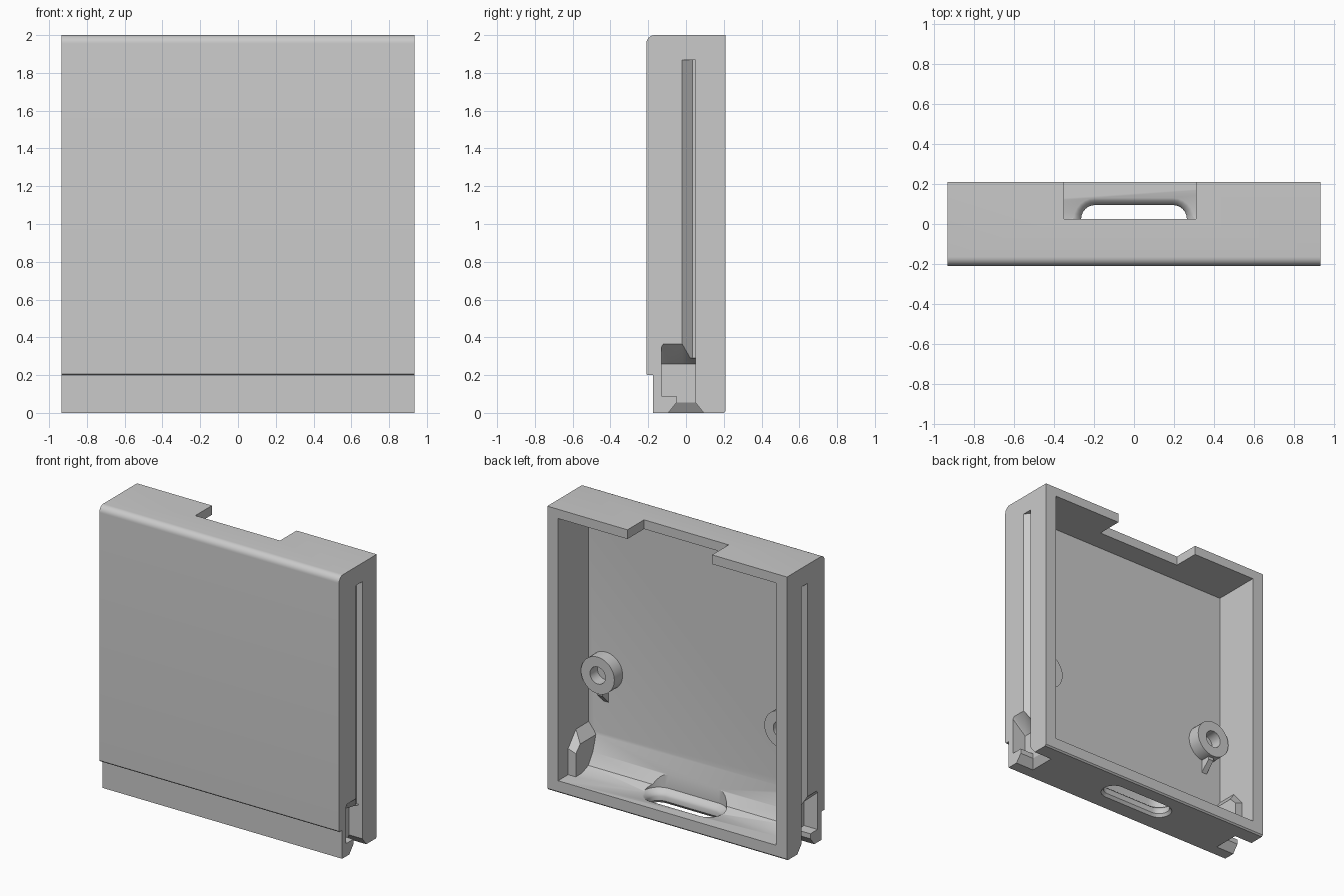
import bpy, bmesh, math

old = bpy.data.objects.get("Cube")
if old:
    bpy.data.objects.remove(old, do_unlink=True)

grey = bpy.data.materials.new("plain grey")
grey.use_nodes = True
COLOR = (0.59, 0.59, 0.59, 1)
grey.diffuse_color = COLOR
grey.node_tree.nodes["Principled BSDF"].inputs["Base Color"].default_value = COLOR


def loft(name, rings):
    """Closed solid through matching rings of points."""
    bm = bmesh.new()
    loops = [[bm.verts.new(p) for p in ring] for ring in rings]
    n = len(loops[0])
    for a, b in zip(loops, loops[1:]):
        for i in range(n):
            j = (i + 1) % n
            bm.faces.new((a[i], a[j], b[j], b[i]))
    bm.faces.new(loops[0])
    bm.faces.new(loops[-1])
    bmesh.ops.recalc_face_normals(bm, faces=bm.faces)
    mesh = bpy.data.meshes.new(name)
    bm.to_mesh(mesh)
    bm.free()
    mesh.materials.append(grey)
    ob = bpy.data.objects.new(name, mesh)
    bpy.context.collection.objects.link(ob)
    return ob


def along_x(name, pts, x0, x1):
    return loft(name, [[(x, y, z) for y, z in pts] for x in (x0, x1)])


def along_y(name, pts, y0, y1):
    return loft(name, [[(x, y, z) for x, z in pts] for y in (y0, y1)])


def along_z(name, pts, z0, z1):
    return loft(name, [[(x, y, z) for x, y in pts] for z in (z0, z1)])


def rect(a0, a1, b0, b1):
    return [(a0, b0), (a1, b0), (a1, b1), (a0, b1)]


def circle(cx, cz, r, n=40):
    return [(cx + r * math.cos(2 * math.pi * i / n), cz + r * math.sin(2 * math.pi * i / n))
            for i in range(n)]


def combine(target, tool, operation="DIFFERENCE"):
    bpy.context.view_layer.objects.active = target
    mod = target.modifiers.new("combine", "BOOLEAN")
    mod.operation, mod.object, mod.solver = operation, tool, "EXACT"
    bpy.ops.object.modifier_apply(modifier=mod.name)
    bpy.data.objects.remove(tool, do_unlink=True)


def smooth(ob):
    bpy.ops.object.select_all(action="DESELECT")
    ob.select_set(True)
    bpy.context.view_layer.objects.active = ob
    bpy.ops.object.shade_smooth_by_angle(angle=math.radians(30))


# Outer case with rounded top edge and stepped lower front
W, R = 0.935, 0.045
round_top = [(-0.21 + R - R * math.cos(t), 2 - R + R * math.sin(t))
             for t in [math.pi / 2 * i / 8 for i in range(9)]]
case = along_x("case", [(0.21, 0.01), (0.2, 0), (-0.175, 0), (-0.175, 0.2),
                        (-0.205, 0.2), (-0.21, 0.207)] + round_top + [(0.21, 2)], -W, W)

# Open back cavity with a floor that sweeps up to the front wall
combine(case, along_x("cavity", [(0.3, 0.085), (0.03, 0.088), (-0.04, 0.115), (-0.09, 0.19),
                                 (-0.13, 0.32), (-0.13, 1.935), (0.3, 1.935)], -0.85, 0.85))

# Notch in the top wall
combine(case, along_z("notch", rect(-0.35, 0.31, 0.025, 0.3), 1.9, 2.1))


# Flared oblong opening in the bottom wall
def oblong(z, r):
    pts = []
    for side, start in ((1, -math.pi / 2), (-1, math.pi / 2)):
        for i in range(13):
            t = start + math.pi * i / 12
            pts.append((side * 0.195 + r * math.cos(t), 0.025 + r * math.sin(t), z))
    return pts


combine(case, loft("opening", [oblong(z, r) for z, r in (
    (-0.05, 0.085), (0, 0.085), (0.02, 0.07), (0.05, 0.07), (0.065, 0.077),
    (0.08, 0.093), (0.092, 0.115), (0.25, 0.115))]))

for s in (1, -1):
    # Corner housing inside, around the latch pocket, sloping down from the wall
    wall_side = [(-0.15, 0.03), (0.1, 0.03), (0.1, 0.28), (0.0, 0.40), (-0.15, 0.40)]
    inner_side = [(-0.15, 0.03), (0.1, 0.03), (0.1, 0.25), (0.05, 0.30), (-0.15, 0.30)]
    combine(case, loft("housing", [[(s * 0.87, y, z) for y, z in wall_side],
                                   [(s * 0.79, y, z) for y, z in inner_side]]), "UNION")

    # Long guide groove with one slanted wall
    groove = [(s * 0.96, -0.04), (s * W, -0.02), (s * 0.89, 0.034), (s * 0.89, 0.05), (s * 0.96, 0.05)]
    combine(case, along_z("groove", groove, 0.29, 1.868))

    # Latch pocket with sloped ceiling
    outline = [(-0.13, 0.09), (-0.13, 0.35), (-0.12, 0.365), (-0.02, 0.365), (0.05, 0.30), (0.05, 0.09)]
    inner = [(y, min(z, 0.26)) for y, z in outline]
    outer = [(y, z + 0.02 if z > 0.2 else z) for y, z in outline]
    combine(case, loft("pocket", [[(s * 0.83, y, z) for y, z in inner],
                                  [(s * W, y, z) for y, z in outline],
                                  [(s * 0.955, y, z) for y, z in outer]]))

    # Flared mouth below the pocket, widening downward
    combine(case, loft("mouth", [[(s * x, y, z) for x, y in rect(depth, 0.96, -half, half)]
                                 for z, depth, half in ((-0.02, 0.78, 0.11), (0.055, 0.83, 0.05),
                                                        (0.1, 0.83, 0.05))]))

    # Screw boss with hole and two gussets
    side = "left" if s > 0 else "right"
    cx, cz = s * 0.715, 0.77
    boss = along_y(side + "_boss", circle(cx, cz, 0.13), -0.15, -0.037)
    combine(boss, along_y("hole", circle(cx, cz, 0.06), -0.12, 0.1))
    smooth(boss)
    along_x(side + "_lower_gusset", [(-0.15, 0.7), (-0.06, 0.66), (-0.06, 0.62), (-0.15, 0.53)],
            cx - 0.02, cx + 0.02)
    along_z(side + "_side_gusset", [(s * 0.82, -0.15), (s * 0.82, -0.06), (s * 0.86, -0.07),
                                    (s * 0.86, -0.15)], cz - 0.03, cz + 0.03)

smooth(case)
